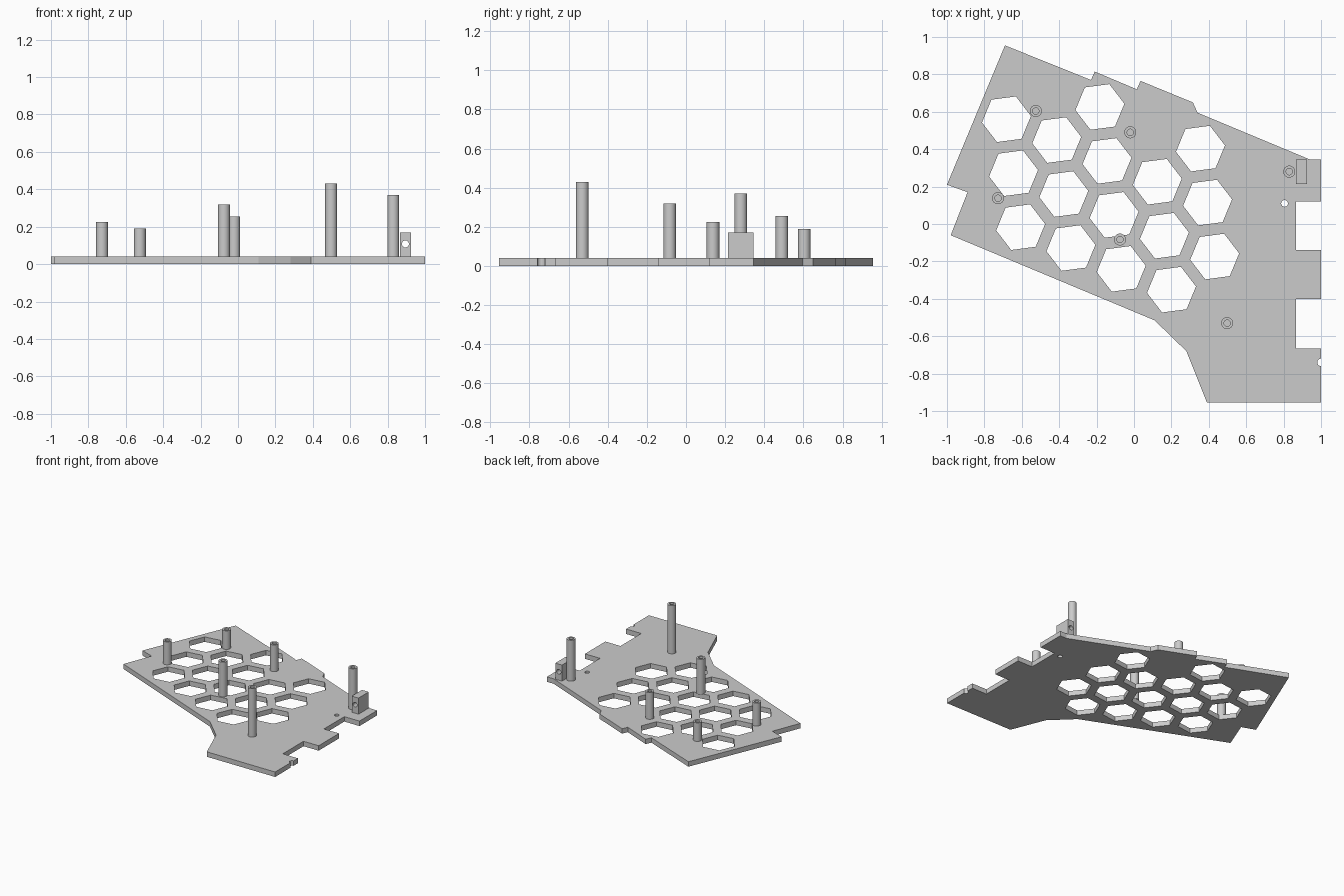
import bpy, bmesh, math
from math import cos, sin, pi, radians

cube = bpy.data.objects.get("Cube")
if cube:
    bpy.data.objects.remove(cube, do_unlink=True)

grey = bpy.data.materials.new("plain grey")
grey.use_nodes = True
grey.diffuse_color = (0.6, 0.6, 0.6, 1)
grey.node_tree.nodes["Principled BSDF"].inputs["Base Color"].default_value = (0.6, 0.6, 0.6, 1)

T = 0.04  # plate thickness


def circle(x, y, r, n, start=0.0):
    return [(x + r * cos(start + 2 * pi * k / n), y + r * sin(start + 2 * pi * k / n)) for k in range(n)]


def select_only(ob):
    bpy.ops.object.select_all(action='DESELECT')
    ob.select_set(True)
    bpy.context.view_layer.objects.active = ob


def extruded(name, loops, depth, loc, rot=(0, 0, 0)):
    """Flat outline with holes, extruded to a solid centred on loc."""
    cu = bpy.data.curves.new(name, 'CURVE')
    cu.dimensions = '2D'
    cu.fill_mode = 'BOTH'
    cu.extrude = depth / 2
    for loop in loops:
        sp = cu.splines.new('POLY')
        sp.points.add(len(loop) - 1)
        for p, (x, y) in zip(sp.points, loop):
            p.co = (x, y, 0, 1)
        sp.use_cyclic_u = True
    ob = bpy.data.objects.new(name, cu)
    bpy.context.collection.objects.link(ob)
    ob.location, ob.rotation_euler = loc, rot
    select_only(ob)
    bpy.ops.object.convert(target='MESH')
    ob = bpy.context.view_layer.objects.active
    bm = bmesh.new()
    bm.from_mesh(ob.data)
    bmesh.ops.remove_doubles(bm, verts=bm.verts, dist=1e-5)
    bmesh.ops.recalc_face_normals(bm, faces=bm.faces)
    for f in bm.faces:
        f.smooth = False
        f.material_index = 0
    bm.to_mesh(ob.data)
    bm.free()
    ob.data.materials.clear()
    ob.data.materials.append(grey)
    return ob


def lathe(name, profile, loc, steps=32):
    """Spin an (r, z) profile around the z axis."""
    bm = bmesh.new()
    vs = [bm.verts.new((r, 0, z)) for r, z in profile]
    es = [bm.edges.new(pair) for pair in zip(vs, vs[1:])]
    bmesh.ops.spin(bm, geom=vs + es, cent=(0, 0, 0), axis=(0, 0, 1), angle=2 * pi, steps=steps)
    bmesh.ops.remove_doubles(bm, verts=bm.verts, dist=1e-5)
    bmesh.ops.recalc_face_normals(bm, faces=bm.faces)
    me = bpy.data.meshes.new(name)
    bm.to_mesh(me)
    bm.free()
    me.materials.append(grey)
    ob = bpy.data.objects.new(name, me)
    bpy.context.collection.objects.link(ob)
    ob.location = loc
    select_only(ob)
    bpy.ops.object.shade_smooth_by_angle(angle=radians(35))
    return ob


# Base plate outline, with a small half-round notch in the left edge
notch = [(1 - 0.02 * sin(a), -0.74 + 0.02 * cos(a)) for a in (pi * k / 8 for k in range(9))]
outline = [(-1.0, 0.21), (-0.69, 0.955), (-0.23, 0.77), (-0.21, 0.815), (0.015, 0.72),
           (0.035, 0.765), (0.315, 0.65), (0.34, 0.595), (0.94, 0.345), (1, 0.345),
           (1, 0.12), (0.865, 0.12), (0.865, -0.14), (1, -0.14),
           (1, -0.40), (0.865, -0.40), (0.865, -0.665), (1, -0.665)] + notch + [
           (1, -0.955), (0.39, -0.955), (0.28, -0.68), (0.11, -0.515),
           (-0.98, -0.06), (-0.89, 0.17)]

# Tilted honeycomb of hexagonal openings: column number -> rows
PITCH = 0.291
tilt = radians(7.5)
rows = {0: (0, 3), 1: (0, 3), 2: (-1, 3), 3: (0, 3), 4: (-1, 2)}
holes = [circle(0.805, 0.11, 0.018, 20)]
for i, (lo, hi) in rows.items():
    for j in range(lo, hi):
        x = -0.682 + PITCH * (i * cos(radians(22.5)) + j * sin(tilt))
        y = 0.56 - PITCH * (i * sin(radians(22.5)) + j * cos(tilt))
        holes.append(circle(x, y, 0.132, 6, tilt))
extruded("base_plate", [outline] + holes, T, (0, 0, T / 2))

# Hollow mounting posts: x, y, top height
posts = [(-0.525, 0.604, 0.19), (-0.02, 0.49, 0.255), (-0.727, 0.138, 0.225),
         (-0.075, -0.083, 0.32), (0.498, -0.53, 0.43), (0.83, 0.28, 0.37)]
for k, (x, y, top) in enumerate(posts, 1):
    lathe(f"mounting_post_{k}",
          [(0.032, T - 0.005), (0.032, top), (0.017, top), (0.017, T + 0.005), (0, T + 0.005)],
          (x, y, 0))

# Small upright block with a cross hole
block = [(0.866, T - 0.005), (0.926, T - 0.005), (0.926, 0.17), (0.866, 0.17)]
extruded("pierced_block", [block, circle(0.895, 0.108, 0.019, 20)], 0.13,
         (0, 0.279, 0), (pi / 2, 0, 0))
